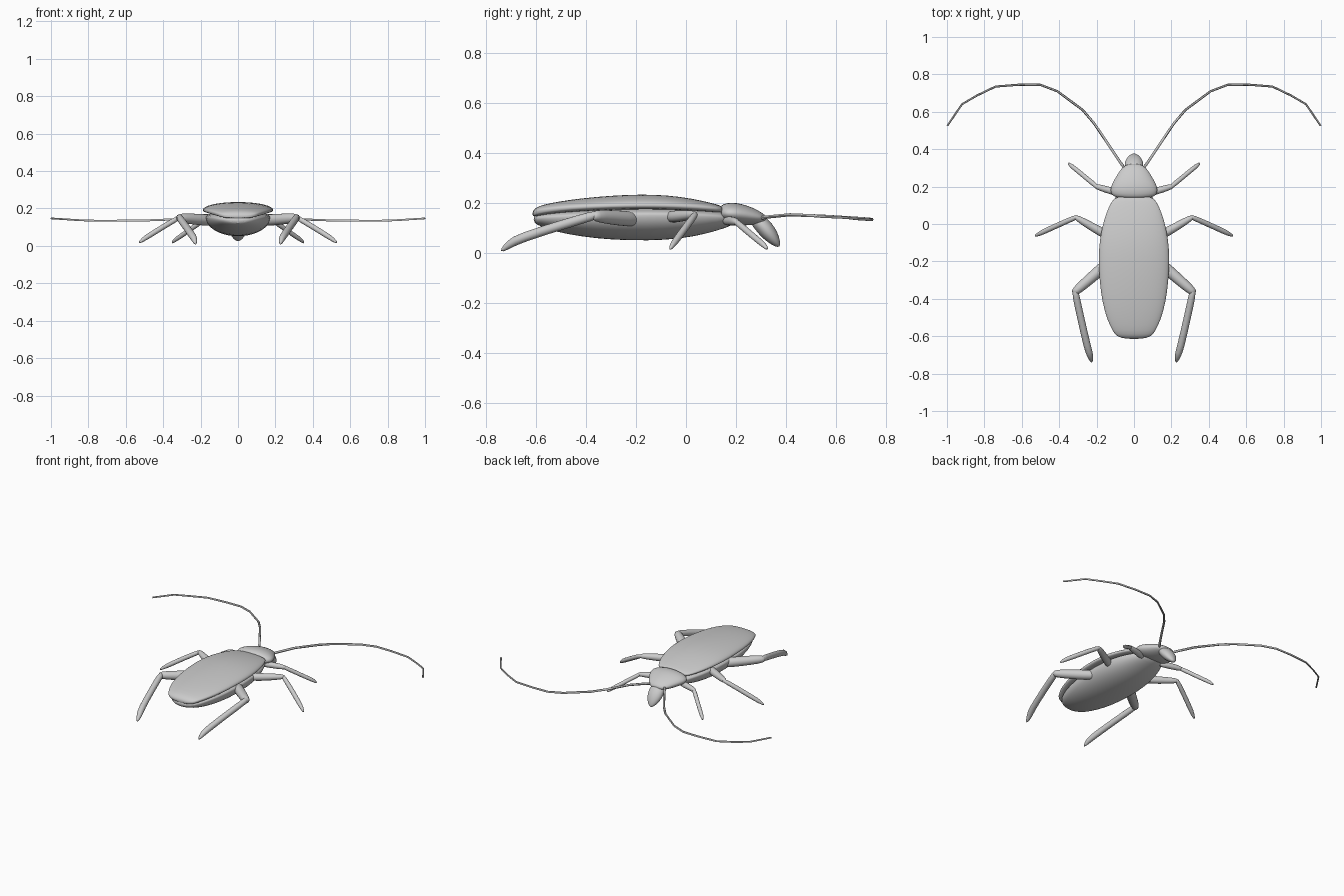
import bpy, bmesh, math
from mathutils import Vector

grey = bpy.data.materials.new("grey shell")
grey.diffuse_color = (0.6, 0.6, 0.6, 1)


def skin(name, rings, subdiv=1, angle=60):
    """Join closed rings of points into a capped, smooth surface."""
    bm = bmesh.new()
    vs = [[bm.verts.new(p) for p in r] for r in rings]
    n = len(vs[0])
    for a, b in zip(vs, vs[1:]):
        for i in range(n):
            j = (i + 1) % n
            bm.faces.new((a[i], a[j], b[j], b[i]))
    bm.faces.new(vs[0][::-1])
    bm.faces.new(vs[-1])
    bmesh.ops.recalc_face_normals(bm, faces=bm.faces)
    me = bpy.data.meshes.new(name)
    bm.to_mesh(me)
    bm.free()
    ob = bpy.data.objects.new(name, me)
    bpy.context.collection.objects.link(ob)
    me.materials.append(grey)
    if subdiv:
        ob.modifiers.new("smooth", 'SUBSURF').levels = subdiv
        ob.modifiers["smooth"].render_levels = subdiv
    bpy.ops.object.select_all(action='DESELECT')
    ob.select_set(True)
    bpy.context.view_layer.objects.active = ob
    bpy.ops.object.shade_smooth_by_angle(angle=math.radians(angle))
    return ob


def hull(name, stations, n=28, low_power=1.0):
    """Loft along y; station = y, half width, edge z, top z, bottom z."""
    rings = []
    for y, w, ze, zt, zb in stations:
        ring = []
        for i in range(n):
            t = 2 * math.pi * i / n
            s, c = math.sin(t), math.cos(t)
            if s >= 0:
                z = ze + (zt - ze) * s
            else:
                c = math.copysign(abs(c) ** low_power, c)
                z = ze - (ze - zb) * abs(s) ** low_power
            ring.append((w * c, y, z))
        rings.append(ring)
    return skin(name, rings)


def tube(name, path, n=10, wide=1.0, subdiv=1):
    """Round sweep; path point = x, y, z, radius."""
    pts = [Vector(p[:3]) for p in path]
    rings = []
    for i, p in enumerate(pts):
        d = (pts[min(i + 1, len(pts) - 1)] - pts[max(i - 1, 0)]).normalized()
        u = d.cross(Vector((0, 0, 1))).normalized()
        v = u.cross(d)
        r = path[i][3]
        rings.append([p + u * (r * wide * math.cos(2 * math.pi * k / n))
                      + v * (r * math.sin(2 * math.pi * k / n)) for k in range(n)])
    return skin(name, rings, subdiv)


# Domed wing case with a thin rim
hull("wing_case", [
    (0.146, 0.07, 0.175, 0.183, 0.167),
    (0.142, 0.105, 0.178, 0.190, 0.162),
    (0.10, 0.133, 0.183, 0.202, 0.165),
    (0.02, 0.163, 0.188, 0.220, 0.170),
    (-0.08, 0.184, 0.192, 0.233, 0.174),
    (-0.18, 0.191, 0.193, 0.236, 0.175),
    (-0.30, 0.186, 0.191, 0.231, 0.173),
    (-0.42, 0.170, 0.187, 0.220, 0.167),
    (-0.51, 0.145, 0.182, 0.207, 0.160),
    (-0.575, 0.113, 0.175, 0.194, 0.152),
    (-0.603, 0.092, 0.167, 0.182, 0.147),
    (-0.615, 0.04, 0.158, 0.165, 0.148)], low_power=0.55)

# Rounded belly under the wing case
hull("belly", [
    (0.20, 0.04, 0.135, 0.15, 0.122),
    (0.17, 0.09, 0.142, 0.165, 0.104),
    (0.08, 0.135, 0.150, 0.178, 0.077),
    (-0.02, 0.164, 0.153, 0.185, 0.057),
    (-0.15, 0.178, 0.155, 0.19, 0.049),
    (-0.30, 0.173, 0.153, 0.185, 0.053),
    (-0.42, 0.155, 0.150, 0.18, 0.066),
    (-0.52, 0.125, 0.146, 0.172, 0.085),
    (-0.585, 0.088, 0.140, 0.16, 0.108),
    (-0.61, 0.04, 0.136, 0.15, 0.122)])

# Neck shield
hull("neck_shield", [
    (0.138, 0.07, 0.16, 0.185, 0.14),
    (0.146, 0.116, 0.16, 0.197, 0.127),
    (0.18, 0.131, 0.16, 0.204, 0.115),
    (0.22, 0.116, 0.157, 0.199, 0.110),
    (0.27, 0.086, 0.148, 0.182, 0.113),
    (0.305, 0.062, 0.142, 0.162, 0.118),
    (0.322, 0.03, 0.138, 0.147, 0.126)])

# Downturned head
tube("head", [
    (0, 0.265, 0.150, 0.012), (0, 0.277, 0.138, 0.028),
    (0, 0.305, 0.113, 0.034), (0, 0.330, 0.083, 0.034),
    (0, 0.352, 0.055, 0.025), (0, 0.366, 0.036, 0.014),
    (0, 0.373, 0.027, 0.005)], n=16, wide=1.5)

# Each leg: thigh as hip and knee, then shin tapering to a pointed foot
legs = {
    "hind": ([(0.12, -0.19, 0.135, 0.030), (0.18, -0.245, 0.139, 0.033),
              (0.26, -0.315, 0.145, 0.030), (0.315, -0.362, 0.150, 0.025),
              (0.325, -0.372, 0.150, 0.012)],
             [(0.312, -0.35, 0.157, 0.012), (0.315, -0.365, 0.152, 0.021),
              (0.285, -0.50, 0.113, 0.020), (0.248, -0.665, 0.060, 0.021),
              (0.233, -0.705, 0.038, 0.019), (0.226, -0.742, 0.007, 0.006)]),
    "middle": ([(0.12, -0.075, 0.145, 0.024), (0.18, -0.04, 0.147, 0.026),
                (0.25, 0.0, 0.151, 0.022), (0.305, 0.033, 0.155, 0.017),
                (0.318, 0.040, 0.154, 0.008)],
               [(0.298, 0.040, 0.158, 0.008), (0.312, 0.036, 0.154, 0.015),
                (0.40, -0.003, 0.102, 0.015), (0.475, -0.037, 0.055, 0.015),
                (0.505, -0.052, 0.036, 0.013), (0.532, -0.065, 0.014, 0.005)]),
    "front": ([(0.06, 0.155, 0.13, 0.018), (0.11, 0.174, 0.129, 0.020),
               (0.16, 0.188, 0.128, 0.019), (0.20, 0.200, 0.126, 0.015),
               (0.212, 0.205, 0.123, 0.008)],
              [(0.188, 0.192, 0.131, 0.008), (0.202, 0.202, 0.125, 0.014),
               (0.26, 0.250, 0.084, 0.013), (0.312, 0.293, 0.048, 0.013),
               (0.336, 0.312, 0.033, 0.012), (0.354, 0.327, 0.014, 0.005)]),
}
# Feeler: x, y, z
feeler = [(0.04, 0.285, 0.138), (0.07, 0.325, 0.145), (0.13, 0.415, 0.154),
          (0.215, 0.54, 0.149), (0.275, 0.61, 0.145), (0.345, 0.662, 0.142),
          (0.41, 0.71, 0.139), (0.50, 0.744, 0.136), (0.61, 0.745, 0.135),
          (0.74, 0.735, 0.134), (0.84, 0.687, 0.137), (0.92, 0.64, 0.142),
          (0.998, 0.525, 0.147)]

for side, s in (("right", 1), ("left", -1)):
    for leg, parts in legs.items():
        for part, path in zip(("thigh", "shin"), parts):
            tube(f"{leg}_{part}_{side}", [(s * x, y, z, r) for x, y, z, r in path])
    tube(f"feeler_{side}", [(s * x, y, z, 0.0075 - 0.0025 * i / 12)
                            for i, (x, y, z) in enumerate(feeler)], n=6, subdiv=0)
